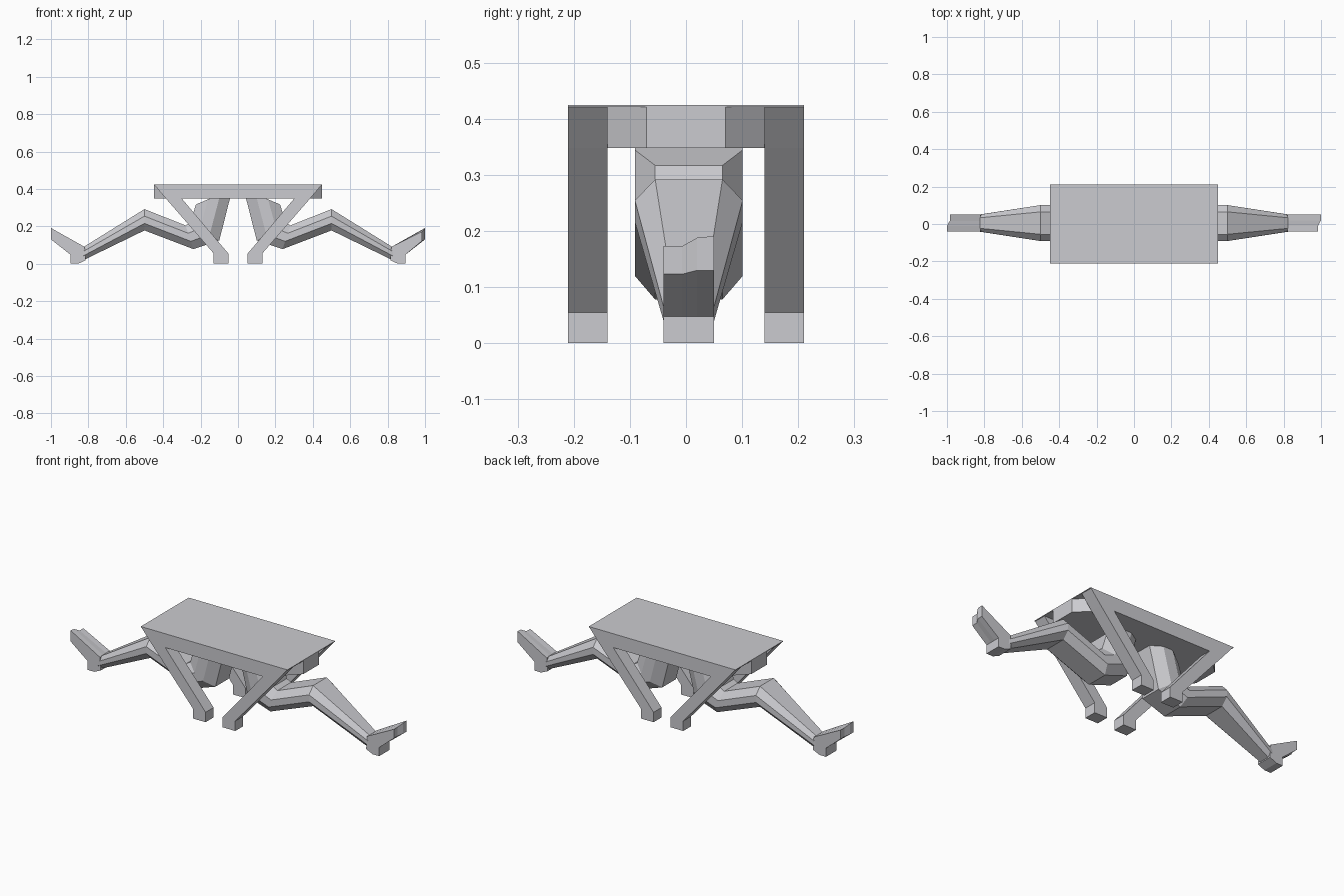
import bpy, bmesh

if "Cube" in bpy.data.objects:
    bpy.data.objects.remove(bpy.data.objects["Cube"])

grey = bpy.data.materials.new("light grey")
grey.diffuse_color = (0.6, 0.6, 0.63, 1)
grey.use_nodes = True
grey.node_tree.nodes["Principled BSDF"].inputs["Base Color"].default_value = grey.diffuse_color


def loft(name, rings, turn=False):
    """Skin a row of equal-length point rings, cap both ends.
    turn=True makes the half-turned copy used on the opposite side."""
    bm = bmesh.new()
    rows = []
    for ring in rings:
        rows.append([bm.verts.new((-x, 0.01 - y, z) if turn else (x, y, z))
                     for x, y, z in ring])
    n = len(rows[0])
    for a, b in zip(rows, rows[1:]):
        for i in range(n):
            j = (i + 1) % n
            bm.faces.new((a[i], a[j], b[j], b[i]))
    bm.faces.new(rows[0])
    bm.faces.new(rows[-1])
    bmesh.ops.recalc_face_normals(bm, faces=bm.faces)
    me = bpy.data.meshes.new(name)
    bm.to_mesh(me)
    bm.free()
    me.materials.append(grey)
    ob = bpy.data.objects.new(name, me)
    bpy.context.collection.objects.link(ob)
    return ob


def slab(name, outline, z0, z1):
    loft(name, [[(x, y, z) for x, y in outline] for z in (z0, z1)])


# table top sheet and the chamfer-ended block beneath it
slab("top_sheet", [(-.45, -.21), (.45, -.21), (.45, .21), (-.45, .21)], .421, .425)
slab("top_block", [(-.45, -.07), (-.38, -.14), (.38, -.14), (.45, -.07),
                   (.45, .07), (.38, .14), (-.38, .14), (-.45, .07)], .348, .423)

# front and back truss frames with slanting legs
half = [(.45, .425), (.385, .348), (.13, .055), (.13, 0), (.052, 0), (.052, .055), (.30, .348)]
frame = half + [(-x, z) for x, z in reversed(half)]
for name, y0, y1 in (("front_frame", -.21, -.14), ("back_frame", .14, .21)):
    loft(name, [[(x, y, z) for x, z in frame] for y in (y0, y1)])


# octagonal section between an upper and a lower profile point
def octagon(upper, lower, wide, narrow):
    pts = []
    for side in (1, -1):
        steps = ((0, narrow), (.33, wide), (.67, wide), (1, narrow))
        for t, w in (steps if side > 0 else reversed(steps)):
            pts.append((upper[0] + (lower[0] - upper[0]) * t, .005 + side * w,
                        upper[1] + (lower[1] - upper[1]) * t))
    return pts


limb = [octagon((.225, .317), (.03, .40), .096, .06),
        octagon((.255, .22), (.10, .125), .096, .06),
        octagon((.28, .205), (.238, .078), .096, .06),
        octagon((.50, .292), (.50, .178), .096, .06),
        octagon((.825, .09), (.835, .015), .045, .028)]


# foot with a long and a short upturned toe
def foot_slice(y, tip_x, top, bottom):
    prof = [(.82, .09), (tip_x, top), (tip_x, bottom), (.895, .048),
            (.895, 0), (.855, 0), (.815, .018)]
    return [(x, y, z) for x, z in prof]


foot = [foot_slice(-.04, .985, .173, .123), foot_slice(-.007, .985, .173, .123),
        foot_slice(.02, 1.0, .188, .13), foot_slice(.05, 1.0, .191, .13)]

for side, turn in (("right", False), ("left", True)):
    loft(side + "_limb", limb, turn)
    loft(side + "_foot", foot, turn)
